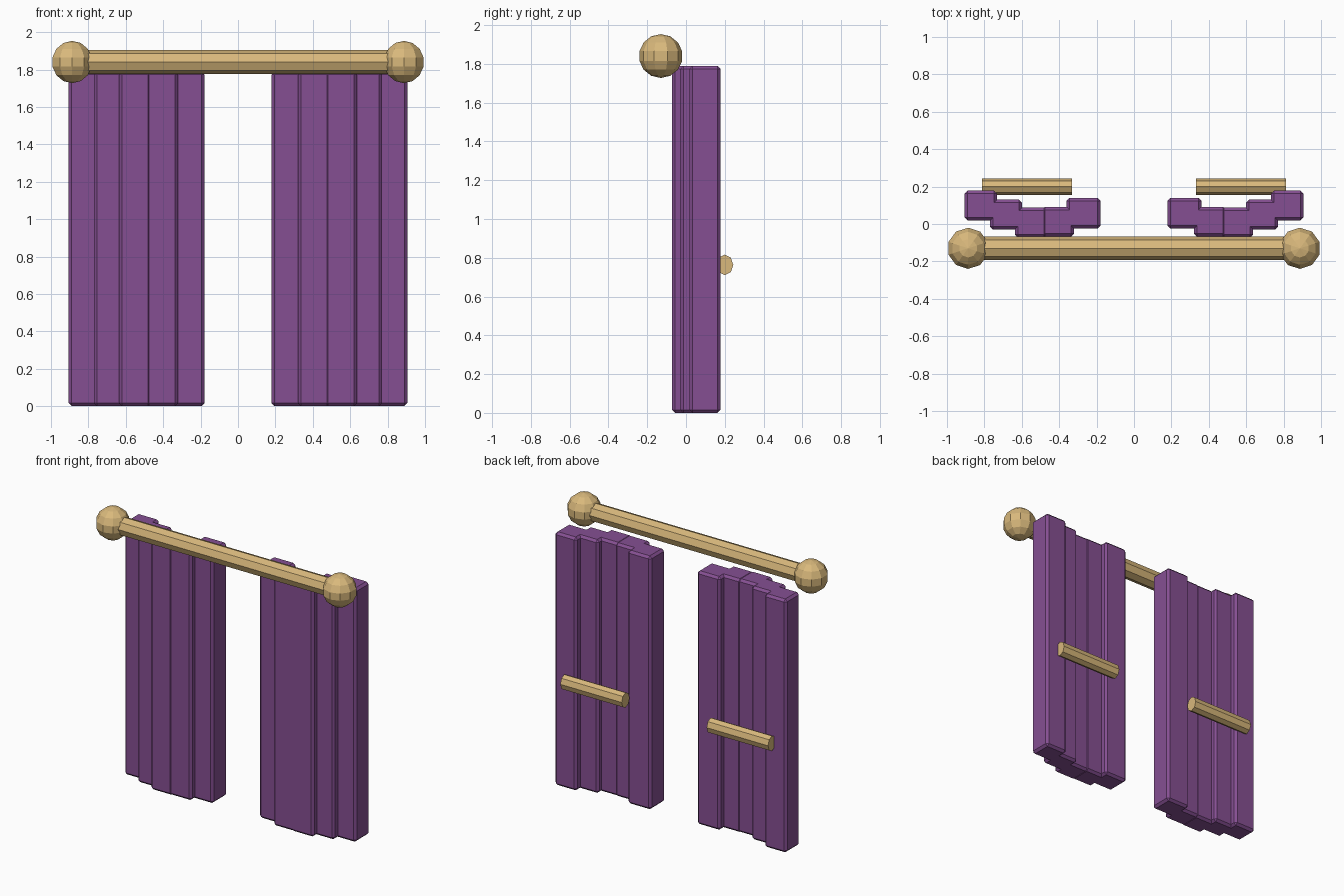
import bpy
import math

cube = bpy.data.objects.get("Cube")
if cube:
    bpy.data.objects.remove(cube, do_unlink=True)


def material(name, color):
    mat = bpy.data.materials.new(name)
    mat.use_nodes = True
    mat.diffuse_color = color
    mat.node_tree.nodes["Principled BSDF"].inputs["Base Color"].default_value = color
    return mat


purple = material("purple cloth", (0.235, 0.078, 0.288, 1))
gold = material("pale gold", (0.69, 0.48, 0.20, 1))


def finish(name, mat):
    obj = bpy.context.object
    obj.name = name
    obj.data.materials.append(mat)
    return obj


def pleat(name, x0, x1, y0, y1, height):
    bpy.ops.mesh.primitive_cube_add(
        size=1, location=((x0 + x1) / 2, (y0 + y1) / 2, height / 2))
    obj = finish(name, purple)
    obj.scale = (abs(x1 - x0), y1 - y0, height)
    bpy.ops.object.transform_apply(location=False, rotation=False, scale=True)
    bevel = obj.modifiers.new("chamfer", 'BEVEL')
    bevel.width = 0.016
    bevel.segments = 1


def bar(name, x, y, z, length, ry, rz):
    bpy.ops.mesh.primitive_cylinder_add(
        vertices=8, radius=1, depth=length, location=(x, y, z),
        rotation=(0, math.pi / 2, 0))
    finish(name, gold).scale = (rz, ry, 1)


# Pleats from the outer edge to the inner edge: x range, y range
PLEATS = [
    (0.905, 0.733, 0.018, 0.178),
    (0.77, 0.598, -0.03, 0.13),
    (0.637, 0.465, -0.072, 0.088),
    (0.492, 0.32, -0.068, 0.092),
    (0.362, 0.18, -0.025, 0.14),
]
ROD_Y, ROD_Z = -0.13, 1.84

# Mirrored curtains, tie bars and finials
for side, sign in (("left", 1), ("right", -1)):
    for i, (xa, xb, ya, yb) in enumerate(PLEATS):
        pleat(f"{side}_curtain_pleat_{i + 1}", sign * xa, sign * xb, ya, yb, 1.79)
    bar(f"{side}_tie_bar", sign * 0.572, 0.2, 0.763, 0.48, 0.044, 0.053)
    bpy.ops.mesh.primitive_uv_sphere_add(
        segments=10, ring_count=7, radius=0.113,
        location=(sign * 0.887, ROD_Y, ROD_Z))
    finish(f"{side}_finial", gold)

# Curtain rod
bar("curtain_rod", 0, ROD_Y, ROD_Z, 1.76, 0.063, 0.063)
